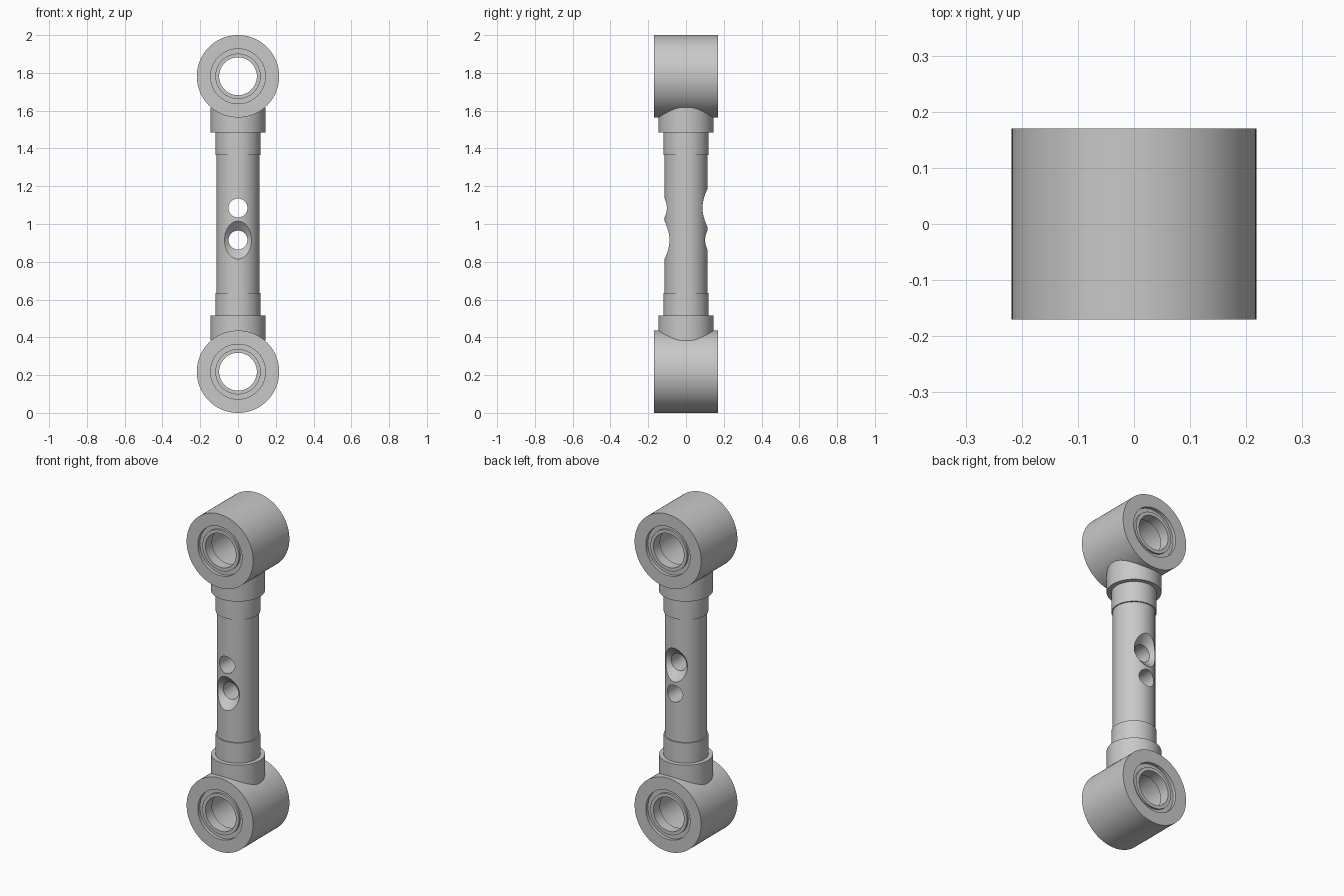
import bpy
import math

if "Cube" in bpy.data.objects:
    bpy.data.objects.remove(bpy.data.objects["Cube"])

SEG = 96
RING_Z = 1.782          # height of upper eye centre
ROD_R = 0.113

steel = bpy.data.materials.new("grey_steel")
steel.diffuse_color = (0.58, 0.58, 0.58, 1)
steel.use_nodes = True
steel.node_tree.nodes["Principled BSDF"].inputs["Base Color"].default_value = steel.diffuse_color


def lathe(name, profile, axis="Z", loc=(0, 0, 0), closed=False):
    """Revolve (radius, height) points; open profiles get end caps."""
    verts, faces = [], []
    for r, h in profile:
        for i in range(SEG):
            a = 2 * math.pi * i / SEG
            c, s = r * math.cos(a), r * math.sin(a)
            # the Y version is the Z version tipped by a rotation about X
            verts.append((c, s, h) if axis == "Z" else (c, h, -s))
    n = len(profile)
    for j in range(n if closed else n - 1):
        k = (j + 1) % n
        for i in range(SEG):
            m = (i + 1) % SEG
            faces.append((j * SEG + i, j * SEG + m, k * SEG + m, k * SEG + i))
    if not closed:
        faces.append(tuple(reversed(range(SEG))))
        faces.append(tuple(range((n - 1) * SEG, n * SEG)))
    mesh = bpy.data.meshes.new(name)
    mesh.from_pydata(verts, [], faces)
    mesh.update()
    mesh.materials.append(steel)
    ob = bpy.data.objects.new(name, mesh)
    ob.location = loc
    bpy.context.collection.objects.link(ob)
    return ob


def activate(ob):
    bpy.ops.object.select_all(action="DESELECT")
    ob.select_set(True)
    bpy.context.view_layer.objects.active = ob


def smooth(ob):
    activate(ob)
    bpy.ops.object.shade_smooth_by_angle(angle=math.radians(30))


# Stepped rod: collars, sleeves and central shaft in one turned piece
half = [(0.145, 0.382), (0.145, 0.515), (0.12, 0.515), (0.12, 0.635), (ROD_R, 0.635)]
rod = lathe("rod", half + [(r, 2 - z) for r, z in reversed(half)])

# Two cross holes, countersunk on opposite sides
for z, side in ((0.915, -1), (1.085, 1)):
    pts = [(0.05, -0.3), (0.05, 0.068), (0.1, ROD_R), (0.13, 0.139), (0.13, 0.3)]
    if side < 0:
        pts = [(r, -y) for r, y in reversed(pts)]
    cutter = lathe("hole_cutter", pts, "Y", (0, 0, z))
    cutter.hide_render = True
    mod = rod.modifiers.new("hole", "BOOLEAN")
    mod.operation = "DIFFERENCE"
    mod.solver = "EXACT"
    mod.object = cutter
    activate(rod)
    bpy.ops.object.modifier_apply(modifier=mod.name)
    bpy.data.objects.remove(cutter)
smooth(rod)

# Eyes at both ends: outer barrel, face recess, bushing lip and wider inner bore
eye = [(0.218, -0.17), (0.218, 0.17)]
bore = [(0.145, 0.17), (0.145, 0.15), (0.12, 0.15), (0.12, 0.162),
        (0.10, 0.162), (0.10, 0.10), (0.12, 0.10)]
profile = eye + bore + [(r, -y) for r, y in reversed(bore)]
for name, z in (("upper_eye", RING_Z), ("lower_eye", 2 - RING_Z)):
    smooth(lathe(name, profile, "Y", (0, 0, z), closed=True))
